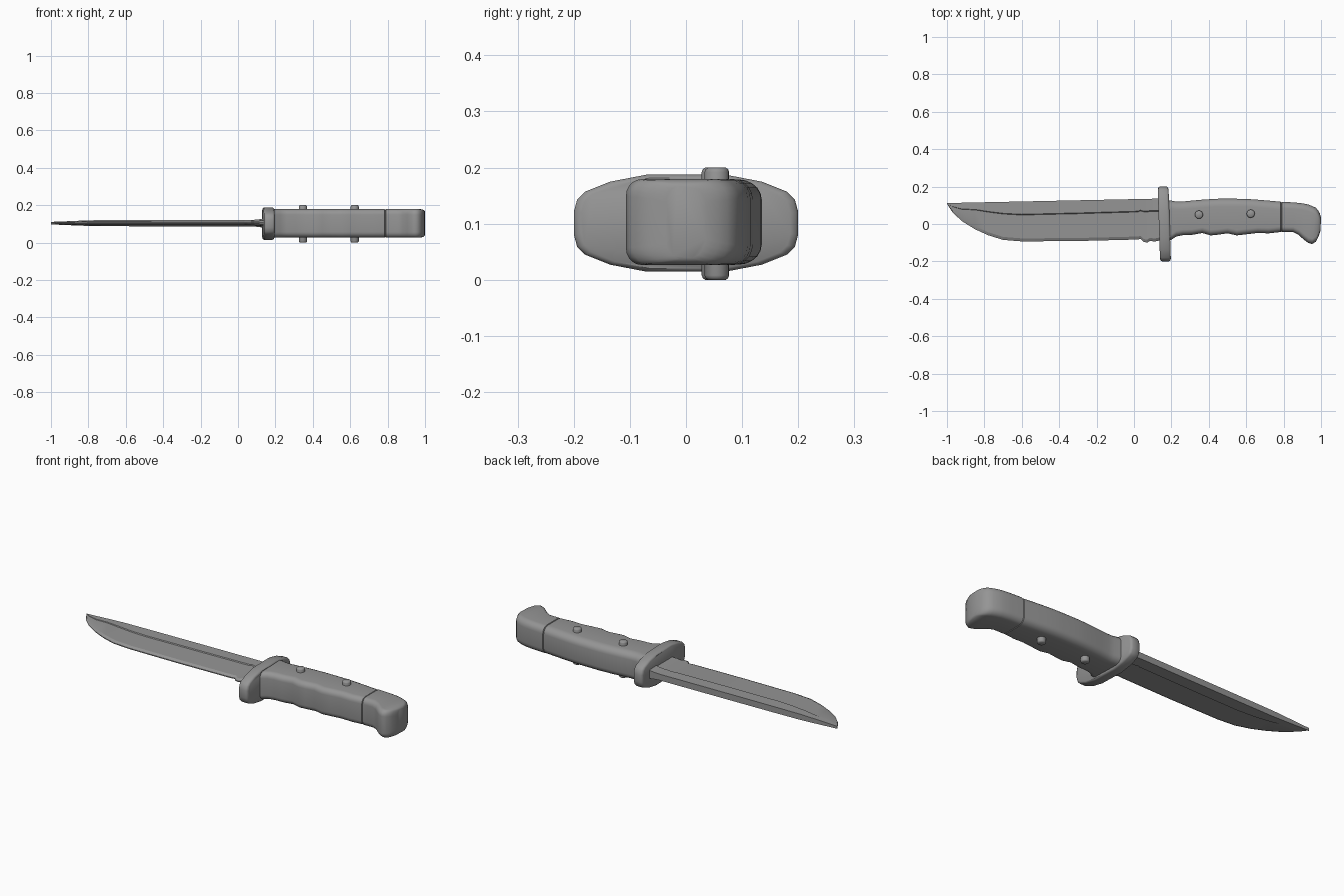
import bpy, bmesh, math
from mathutils import Vector

ZC = 0.103  # height of the knife's mid plane

# Dark grey finish shared by all parts
dark = bpy.data.materials.new("dark_grey")
dark.diffuse_color = (0.3, 0.3, 0.3, 1)


def finish(name, bm, angle=35):
    bmesh.ops.recalc_face_normals(bm, faces=bm.faces)
    me = bpy.data.meshes.new(name)
    bm.to_mesh(me)
    bm.free()
    me.materials.append(dark)
    ob = bpy.data.objects.new(name, me)
    bpy.context.collection.objects.link(ob)
    bpy.context.view_layer.objects.active = ob
    for o in bpy.context.selected_objects:
        o.select_set(False)
    ob.select_set(True)
    bpy.ops.object.shade_smooth_by_angle(angle=math.radians(angle))
    return ob


def loft(name, rings, angle=35):
    """Bridge equal-length rings of points and cap both ends."""
    bm = bmesh.new()
    rows = [[bm.verts.new(p) for p in r] for r in rings]
    n = len(rows[0])
    for a, b in zip(rows, rows[1:]):
        for i in range(n):
            j = (i + 1) % n
            bm.faces.new((a[i], a[j], b[j], b[i]))
    bm.faces.new(rows[0])
    bm.faces.new(rows[-1])
    return finish(name, bm, angle)


def grip_ring(top, bottom, hz, spine=(0.042, 0.036), belly=(0.03, 0.03), seg=5):
    """Rounded rectangle spanning a spine point and a belly point in xy."""
    t, b = Vector((*top, ZC)), Vector((*bottom, ZC))
    mid, half = (t + b) / 2, (t - b).length / 2
    axis = (t - b).normalized()
    pts = []
    for k, (su, sz) in enumerate(((1, 1), (-1, 1), (-1, -1), (1, -1))):
        ru, rz = spine if su > 0 else belly
        for i in range(seg + 1):
            a = math.radians(90) * (i / seg + k)
            u = su * (half - ru) + ru * math.cos(a)
            z = sz * (hz - rz) + rz * math.sin(a)
            pts.append(mid + axis * u + Vector((0, 0, z)))
    return pts


# Blade: flat spine, fuller step, long grind and small edge bevel
def blade_ring(x, edge, fuller, th):
    top = 0.112 + (x + 1) * 0.021
    f = top + (edge - top) * fuller
    h = top - edge
    bev = edge + min(0.016, h * 0.15)
    half = [(top, th), (f + 0.02 * h, th), (f, th * 0.75), (bev, th * 0.6), (edge, th * 0.15)]
    ring = [(x, y, ZC + 0.001 + z) for y, z in half]
    return ring + [(x, y, ZC + 0.001 - z) for y, z in reversed(half)]


blade = [(-1, 0.108, 0.4, 0.007), (-0.97, 0.062, 0.4, 0.008), (-0.92, 0.015, 0.36, 0.010),
         (-0.85, -0.028, 0.28, 0.013), (-0.78, -0.06, 0.3, 0.0155), (-0.7, -0.085, 0.32, 0.016),
         (-0.6, -0.093, 0.34, 0.0165), (-0.3, -0.091, 0.33, 0.017), (0.02, -0.083, 0.32, 0.017),
         (0.035, -0.079, 0.3, 0.017), (0.05, -0.095, 0.3, 0.017), (0.07, -0.1, 0.3, 0.017),
         (0.085, -0.09, 0.3, 0.018), (0.11, -0.094, 0.3, 0.02), (0.15, -0.085, 0.3, 0.028)]
loft("blade", [blade_ring(*s) for s in blade], 20)

# Cross guard: flattened oval plate, slightly raked
quarter = [(0.2, 0.02), (0.194, 0.042), (0.18, 0.056), (0.135, 0.074), (0.07, 0.0865)]
upper = quarter + [(-y, z) for y, z in reversed(quarter)]
oval = upper + [(-y, -z) for y, z in upper]
rings = []
for dx, s in ((-0.029, 0.93), (-0.025, 0.98), (-0.018, 1), (0.018, 1), (0.025, 0.98), (0.029, 0.93)):
    rings.append([(0.162 + dx - 0.03 * y, y * s, 0.101 + z * s) for y, z in oval])
loft("guard", rings, 40)

# Grip with finger waves along the belly
grip = [(0.17, 0.127, -0.092), (0.2, 0.125, -0.084), (0.225, 0.12, -0.067), (0.26, 0.12, -0.06),
        (0.31, 0.125, -0.058), (0.365, 0.13, -0.048), (0.41, 0.133, -0.061), (0.45, 0.135, -0.057),
        (0.5, 0.135, -0.05), (0.55, 0.135, -0.061), (0.6, 0.134, -0.055), (0.66, 0.13, -0.048),
        (0.72, 0.125, -0.05), (0.784, 0.119, -0.043)]
rings = [grip_ring((x, t), (x, b), 0.076) for x, t, b in grip]
rings.append(grip_ring((0.787, 0.115), (0.787, -0.039), 0.072))
loft("grip", rings)

# Pommel cap with a hooked heel
pommel = [((0.787, 0.115), (0.787, -0.039), 0.072), ((0.79, 0.119), (0.79, -0.043), 0.0765),
          ((0.86, 0.115), (0.85, -0.043), 0.0765), ((0.905, 0.11), (0.88, -0.058), 0.0765),
          ((0.935, 0.103), (0.905, -0.081), 0.0765), ((0.955, 0.095), (0.93, -0.1), 0.0765),
          ((0.972, 0.087), (0.951, -0.107), 0.0765), ((0.984, 0.074), (0.973, -0.095), 0.075),
          ((0.993, 0.058), (0.988, -0.065), 0.072), ((1.0, 0.035), (0.997, -0.035), 0.066)]
loft("pommel", [grip_ring(t, b, h, (0.034, 0.036), (0.028, 0.03)) for t, b, h in pommel], 50)

# Rivets passing through the grip
for i, (x, y) in enumerate(((0.347, 0.05), (0.624, 0.055))):
    prof = [(0.0, 0.016), (0.003, 0.02), (0.008, 0.022), (0.192, 0.022), (0.197, 0.02), (0.2, 0.016)]
    loft(f"rivet_{i + 1}", [[(x + r * math.cos(a * math.tau / 16), y + r * math.sin(a * math.tau / 16), z)
                             for a in range(16)] for z, r in prof], 40)
